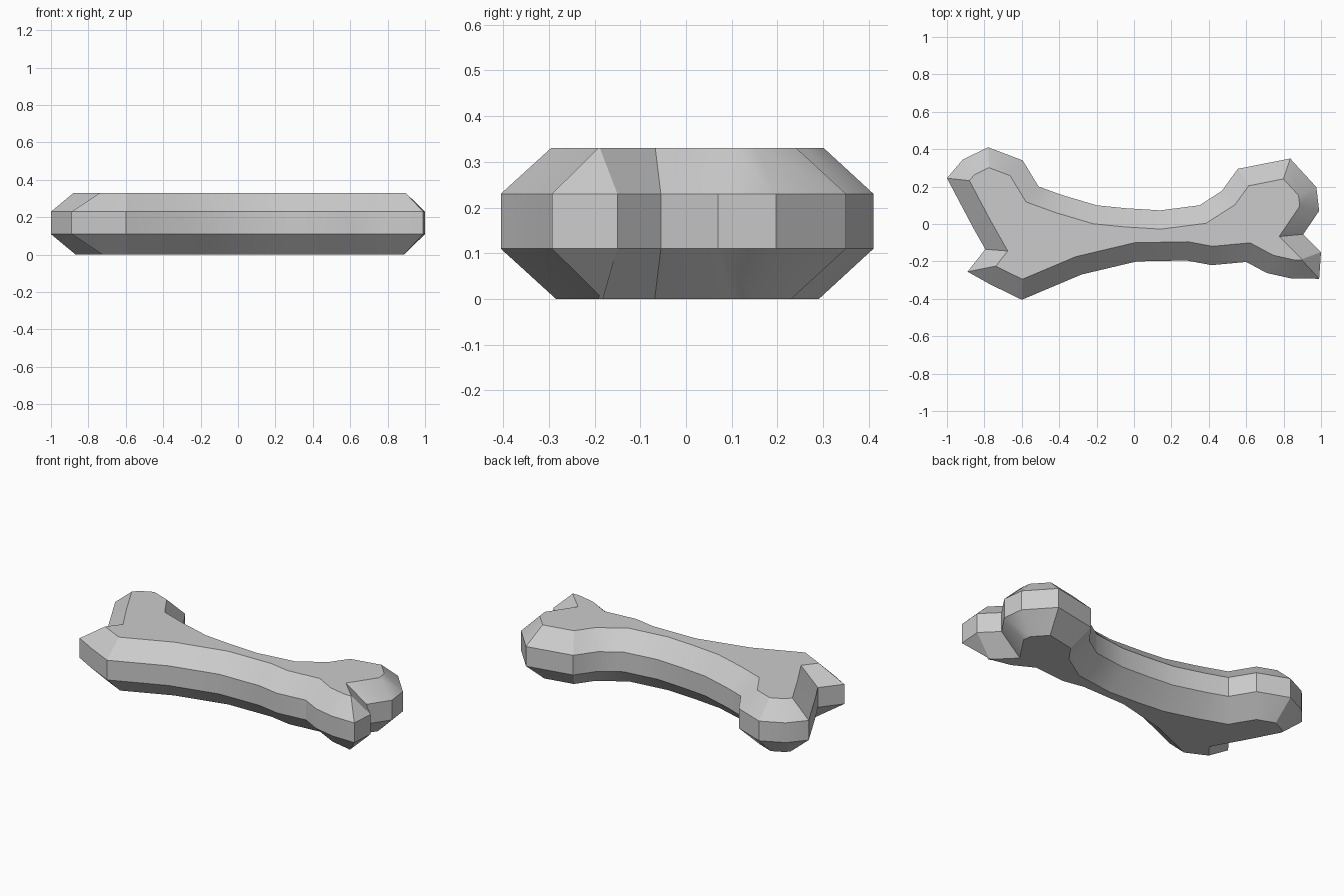
import bpy
import bmesh
import math
from mathutils import Vector

if "Cube" in bpy.data.objects:
    bpy.data.objects.remove(bpy.data.objects["Cube"])

# Bone silhouette seen from above, clockwise from the left tip
OUTLINE = [
    (-1.0, 0.245), (-0.915, 0.345), (-0.78, 0.41), (-0.595, 0.34), (-0.51, 0.2),
    (-0.385, 0.155), (-0.2, 0.1), (-0.04, 0.084), (0.14, 0.073), (0.35, 0.1),
    (0.47, 0.177), (0.555, 0.295), (0.835, 0.35), (0.975, 0.197), (0.99, 0.07),
    (0.905, -0.055), (1.0, -0.15), (0.99, -0.293), (0.84, -0.291), (0.71, -0.262),
    (0.6, -0.203), (0.415, -0.22), (0.28, -0.195), (0.015, -0.2), (-0.28, -0.27),
    (-0.6, -0.405), (-0.77, -0.322), (-0.89, -0.255), (-0.795, -0.135), (-0.86, -0.02),
]


def inset(points, d):
    """Mitred inward offset of a clockwise outline."""
    pts = [Vector(p) for p in points]
    result = []
    for i, p in enumerate(pts):
        a = (p - pts[i - 1]).normalized()
        b = (pts[(i + 1) % len(pts)] - p).normalized()
        n1, n2 = Vector((a.y, -a.x)), Vector((b.y, -b.x))
        result.append(p + (n1 + n2) * d / (1 + n1.dot(n2)))
    return result


# Bone: stacked outline rings with chamfered top and bottom
bm = bmesh.new()
rings = []
for z, d in ((0, 0.11), (0.11, 0), (0.23, 0), (0.33, 0.1)):
    rings.append([bm.verts.new((p[0], p[1], z)) for p in inset(OUTLINE, d)])
for low, high in zip(rings, rings[1:]):
    for i in range(len(low)):
        bm.faces.new((low[i - 1], low[i], high[i], high[i - 1]))
bm.faces.new(rings[0])
bm.faces.new(rings[-1])
bmesh.ops.recalc_face_normals(bm, faces=bm.faces)

mesh = bpy.data.meshes.new("bone")
bm.to_mesh(mesh)
bm.free()
bone = bpy.data.objects.new("bone", mesh)
bpy.context.collection.objects.link(bone)
bpy.context.view_layer.objects.active = bone
bone.select_set(True)
bpy.ops.object.shade_smooth_by_angle(angle=math.radians(30))
